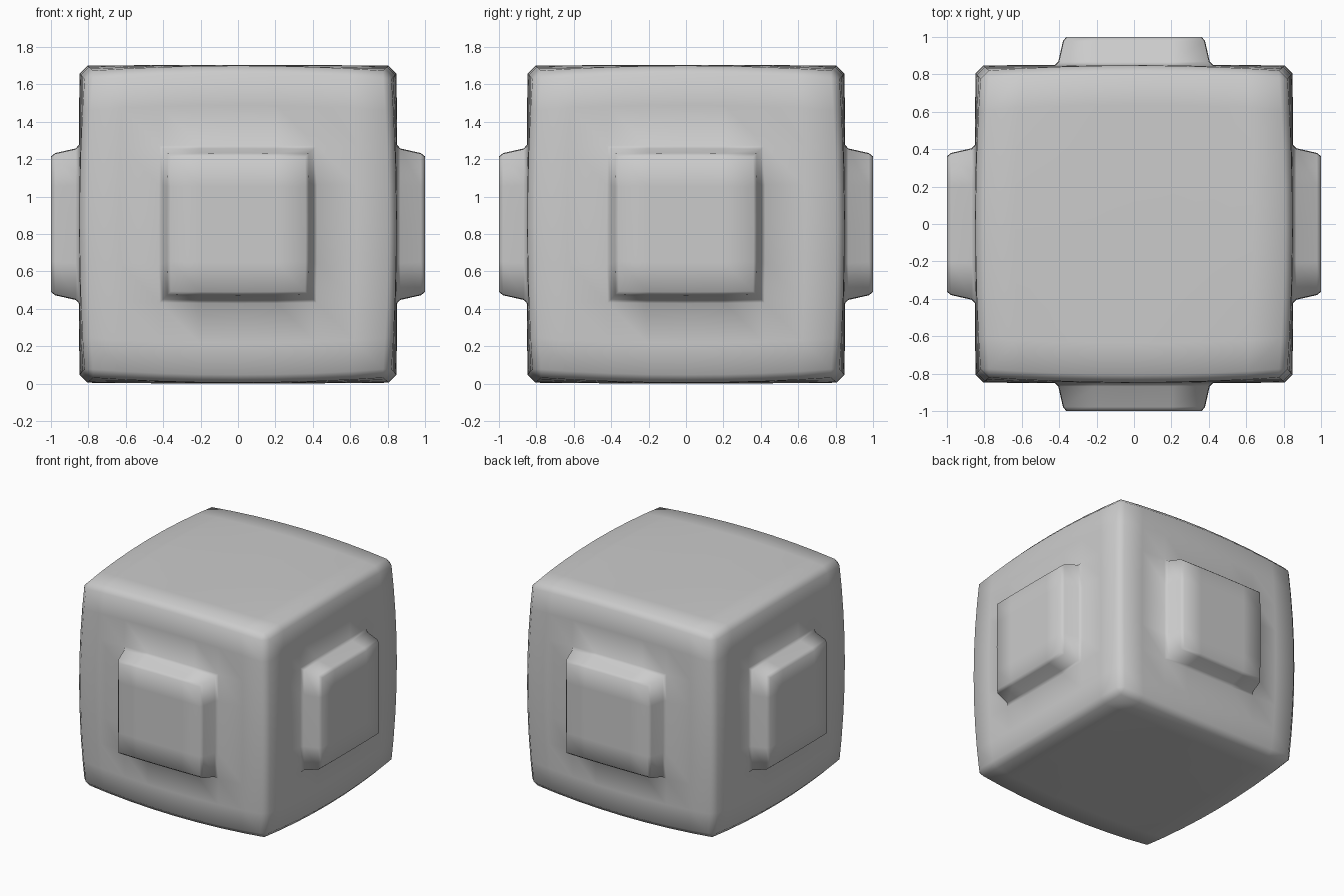
import bpy, bmesh
from mathutils import Vector

if "Cube" in bpy.data.objects:
    bpy.data.objects.remove(bpy.data.objects["Cube"])

HALF = 0.852          # centre of the block above ground
N = 8                 # grid divisions per face

bm = bmesh.new()
bmesh.ops.create_cube(bm, size=2)
bmesh.ops.subdivide_edges(bm, edges=bm.edges[:], cuts=N - 1, use_grid_fill=True)

# Remember the twelve block edges and the centre patch of each side face
rim = [e for e in bm.edges
       if sum(abs(e.verts[0].co[i]) > .999 and abs(e.verts[1].co[i]) > .999
              for i in range(3)) == 2]
patches = []
for axis in (0, 1):
    for sign in (-1, 1):
        faces = []
        for f in bm.faces:
            c = f.calc_center_median()
            others = [abs(c[i]) for i in range(3) if i != axis]
            if c[axis] * sign > .999 and max(others) < .5:
                faces.append(f)
        patches.append((axis, sign, faces))

# Pillow the cube: faces and edges bow outwards
for v in bm.verts:
    p = v.co.copy()
    q = Vector()
    for i in range(3):
        b, c = p[(i + 1) % 3] ** 2, p[(i + 2) % 3] ** 2
        q[i] = p[i] * (HALF - .005 * (b + c) - .027 * b * c)
    v.co = q

# Raised square pads on the four sides: (half width, distance from centre)
RINGS = [(.405, .868), (.38, .978), (.362, 1.0)]
for axis, sign, faces in patches:
    for width, dist in RINGS:
        bmesh.ops.inset_region(bm, faces=faces, thickness=.015, depth=.015,
                               use_even_offset=True)
        verts = {v for f in faces for v in f.verts}
        lateral = [i for i in range(3) if i != axis]
        size = max(abs(v.co[i]) for v in verts for i in lateral)
        for v in verts:
            for i in lateral:
                v.co[i] *= width / size
            v.co[axis] = sign * dist

# Chamfer the block edges
bmesh.ops.bevel(bm, geom=[e for e in rim if e.is_valid], offset=.042,
                offset_type='OFFSET', segments=1, affect='EDGES', profile=.5)
bmesh.ops.recalc_face_normals(bm, faces=bm.faces[:])
for f in bm.faces:
    f.smooth = True
for v in bm.verts:
    v.co.z += HALF

mesh = bpy.data.meshes.new("padded_block")
bm.to_mesh(mesh)
bm.free()
block = bpy.data.objects.new("padded_block", mesh)
bpy.context.collection.objects.link(block)
